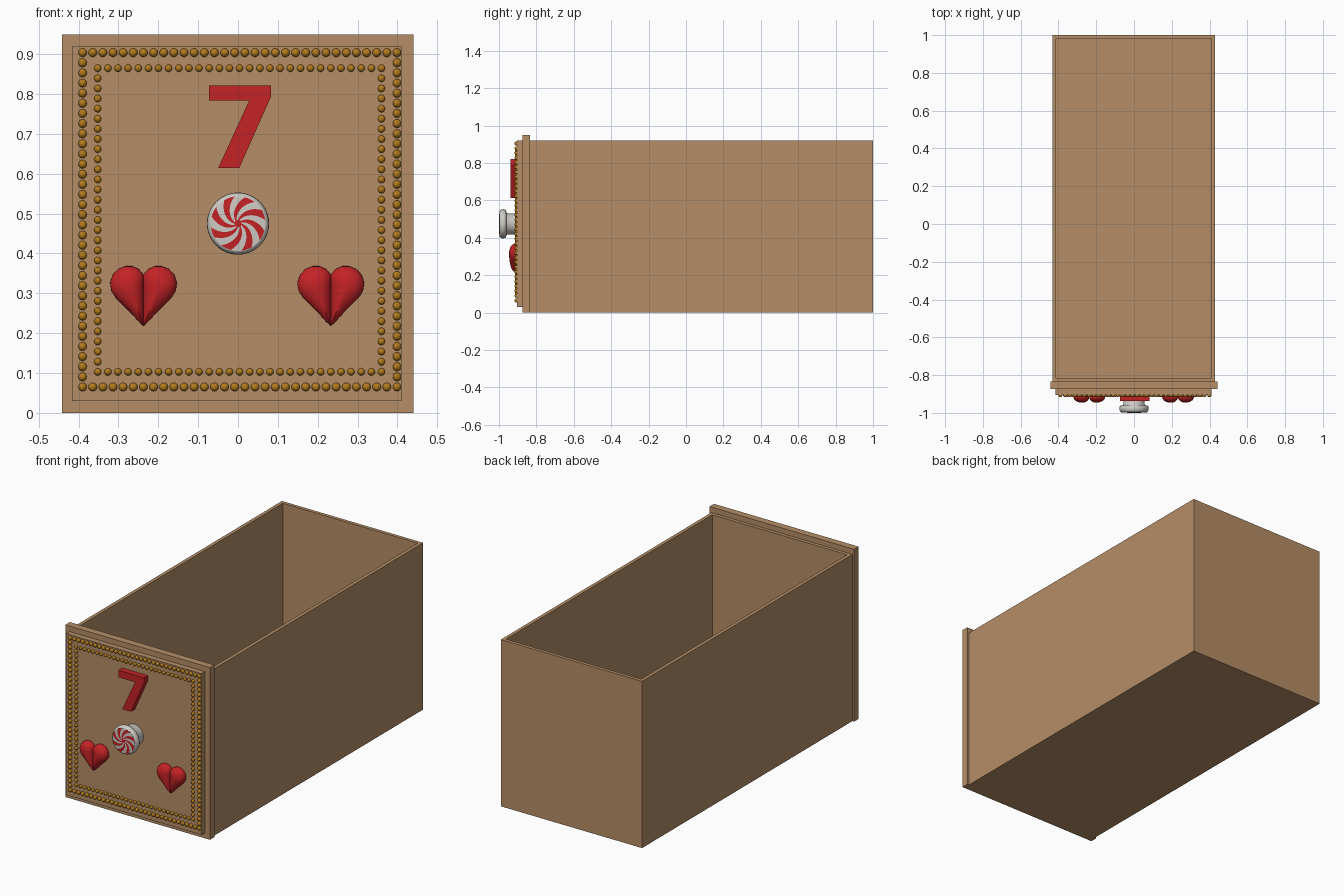
import bpy, bmesh, math
from mathutils import Matrix, Vector

cube = bpy.data.objects.get("Cube")
if cube:
    bpy.data.objects.remove(cube, do_unlink=True)


def material(name, r, g, b):
    m = bpy.data.materials.new(name)
    m.use_nodes = True
    m.diffuse_color = (r, g, b, 1)
    node = next(n for n in m.node_tree.nodes if n.type == 'BSDF_PRINCIPLED')
    node.inputs["Base Color"].default_value = (r, g, b, 1)
    node.inputs["Roughness"].default_value = 0.6
    return m


WOOD = material("light wood", 0.46, 0.27, 0.135)
RED = material("candy red", 0.55, 0.016, 0.019)
GOLD = material("antique gold", 0.45, 0.2, 0.012)
WHITE = material("off white", 0.62, 0.6, 0.56)

FACE = -0.904  # front surface of the raised plate


def finish(name, bm, mats, smooth=None):
    bmesh.ops.recalc_face_normals(bm, faces=bm.faces)
    mesh = bpy.data.meshes.new(name)
    bm.to_mesh(mesh)
    bm.free()
    for m in mats:
        mesh.materials.append(m)
    ob = bpy.data.objects.new(name, mesh)
    bpy.context.collection.objects.link(ob)
    if smooth:
        bpy.ops.object.select_all(action='DESELECT')
        ob.select_set(True)
        bpy.context.view_layer.objects.active = ob
        bpy.ops.object.shade_smooth_by_angle(angle=math.radians(smooth))
    return ob


def box_mesh(lo, hi):
    lo, hi = Vector(lo), Vector(hi)
    bm = bmesh.new()
    place = Matrix.Translation((lo + hi) / 2) @ Matrix.Diagonal((*(hi - lo), 1))
    bmesh.ops.create_cube(bm, size=1, matrix=place)
    return bm


# Open drawer box: inset the top face and push it down to the floor
bm = box_mesh((-0.432, -0.835, 0), (0.43, 1, 0.92))
top = max(bm.faces, key=lambda f: f.calc_center_median().z)
bmesh.ops.inset_region(bm, faces=[top], thickness=0.027)
pit = bmesh.ops.extrude_face_region(bm, geom=[top])["geom"]
bmesh.ops.translate(bm, vec=(0, 0, -0.89), verts=[v for v in pit if isinstance(v, bmesh.types.BMVert)])
if top.is_valid:
    bmesh.ops.delete(bm, geom=[top], context='FACES_ONLY')
finish("drawer_box", bm, [WOOD])

# Front panel and raised plate
finish("front_panel", box_mesh((-0.442, -0.874, 0), (0.441, -0.835, 0.95)), [WOOD])
finish("raised_plate", box_mesh((-0.416, FACE, 0.03), (0.41, -0.874, 0.92)), [WOOD])


# Two rectangular borders of round beads
def bead_border(name, x0, x1, z0, z1, nx, nz, radius):
    spots = []
    for i in range(nx + 1):
        x = x0 + (x1 - x0) * i / nx
        spots += [(x, z0), (x, z1)]
    for i in range(1, nz):
        z = z0 + (z1 - z0) * i / nz
        spots += [(x0, z), (x1, z)]
    bm = bmesh.new()
    for x, z in spots:
        bmesh.ops.create_uvsphere(bm, u_segments=14, v_segments=10, radius=radius,
                                  matrix=Matrix.Translation((x, FACE - 0.002, z)))
    finish(name, bm, [GOLD], 60)


bead_border("outer_beads", -0.39, 0.399, 0.065, 0.904, 31, 33, 0.0108)
bead_border("inner_beads", -0.352, 0.36, 0.103, 0.865, 28, 30, 0.0092)

# Raised numeral, extruded from its outline
outline = [(-0.073, 0.822), (0.083, 0.822), (0.083, 0.794), (0.003, 0.614),
           (-0.05, 0.614), (0.028, 0.784), (-0.073, 0.784)]
bm = bmesh.new()
face = bm.faces.new([bm.verts.new((x, FACE, z)) for x, z in outline])
raised = bmesh.ops.extrude_face_region(bm, geom=[face])["geom"]
bmesh.ops.translate(bm, vec=(0, -0.034, 0), verts=[v for v in raised if isinstance(v, bmesh.types.BMVert)])
finish("numeral", bm, [RED])


# Puffed hearts: each half is a dome over half the outline, creased in the middle
def heart(name, cx, cz):
    key = [(0, 0.054), (0.012, 0.068), (0.028, 0.075), (0.046, 0.075), (0.064, 0.068),
           (0.077, 0.054), (0.084, 0.034), (0.081, 0.014), (0.07, -0.004),
           (0.05, -0.024), (0.03, -0.044), (0.012, -0.064), (0, -0.075)]
    inner = [(0, -0.045), (0, -0.015), (0, 0.015), (0, 0.035)]
    hub = Vector((0.038, 0.025))
    bm = bmesh.new()
    for side in (1, -1):
        def ring(scale, height):
            pts = [hub + (Vector(p) - hub) * scale for p in key + inner]
            return [bm.verts.new((cx + side * p.x, FACE - height, cz + p.y)) for p in pts]
        rings = [ring(1, 0)]
        for k in range(8):
            a = math.radians(k * 11)
            rings.append(ring(math.cos(a), 0.012 + 0.03 * math.sin(a)))
        n = len(rings[0])
        for a, b in zip(rings, rings[1:]):
            for i in range(n):
                j = (i + 1) % n
                bm.faces.new((a[i], a[j], b[j], b[i]))
        bm.faces.new(rings[-1])
        bm.faces.new(rings[0])
    finish(name, bm, [RED], 40)


heart("right_heart", -0.237, 0.293)
heart("left_heart", 0.233, 0.293)

# Knob: turned stem and cap
KNOB_Z, SEG = 0.475, 48


def circle(bm, radius, y, turn=0):
    return [bm.verts.new((radius * math.sin(t), y, KNOB_Z + radius * math.cos(t)))
            for t in (turn + math.tau * i / SEG for i in range(SEG))]


profile = [(0.056, FACE), (0.056, -0.955), (0.06, -0.96), (0.07, -0.962), (0.076, -0.967),
           (0.078, -0.976), (0.077, -0.985), (0.073, -0.993), (0.068, -0.997)]
bm = bmesh.new()
rings = [circle(bm, r, y) for r, y in profile]
for a, b in zip(rings, rings[1:]):
    for i in range(SEG):
        j = (i + 1) % SEG
        bm.faces.new((a[i], a[j], b[j], b[i]))
bm.faces.new(rings[0])
bm.faces.new(rings[-1])
finish("knob", bm, [WHITE], 40)

# Swirl plate on the knob: twisted sectors, alternating colours, red centre
bm = bmesh.new()
rings = []
for k in range(9):
    r = 0.009 + 0.0595 * k / 8
    rings.append(circle(bm, r, -1 + 0.0025 * (r / 0.0685) ** 2, math.radians(60) * (k / 8) ** 0.8))
rings.insert(0, circle(bm, 0.0685, -0.9965, math.radians(60)))
back, rings = rings[0], rings[1:] + [rings[0]]
for k, (a, b) in enumerate(zip(rings, rings[1:])):
    for i in range(SEG):
        j = (i + 1) % SEG
        f = bm.faces.new((a[i], a[j], b[j], b[i]))
        f.material_index = 1 if i % 6 < 3 else 0
centre = bm.faces.new(rings[0])
centre.material_index = 1
bm.faces.new(back)
finish("knob_swirl", bm, [WHITE, RED], 40)
